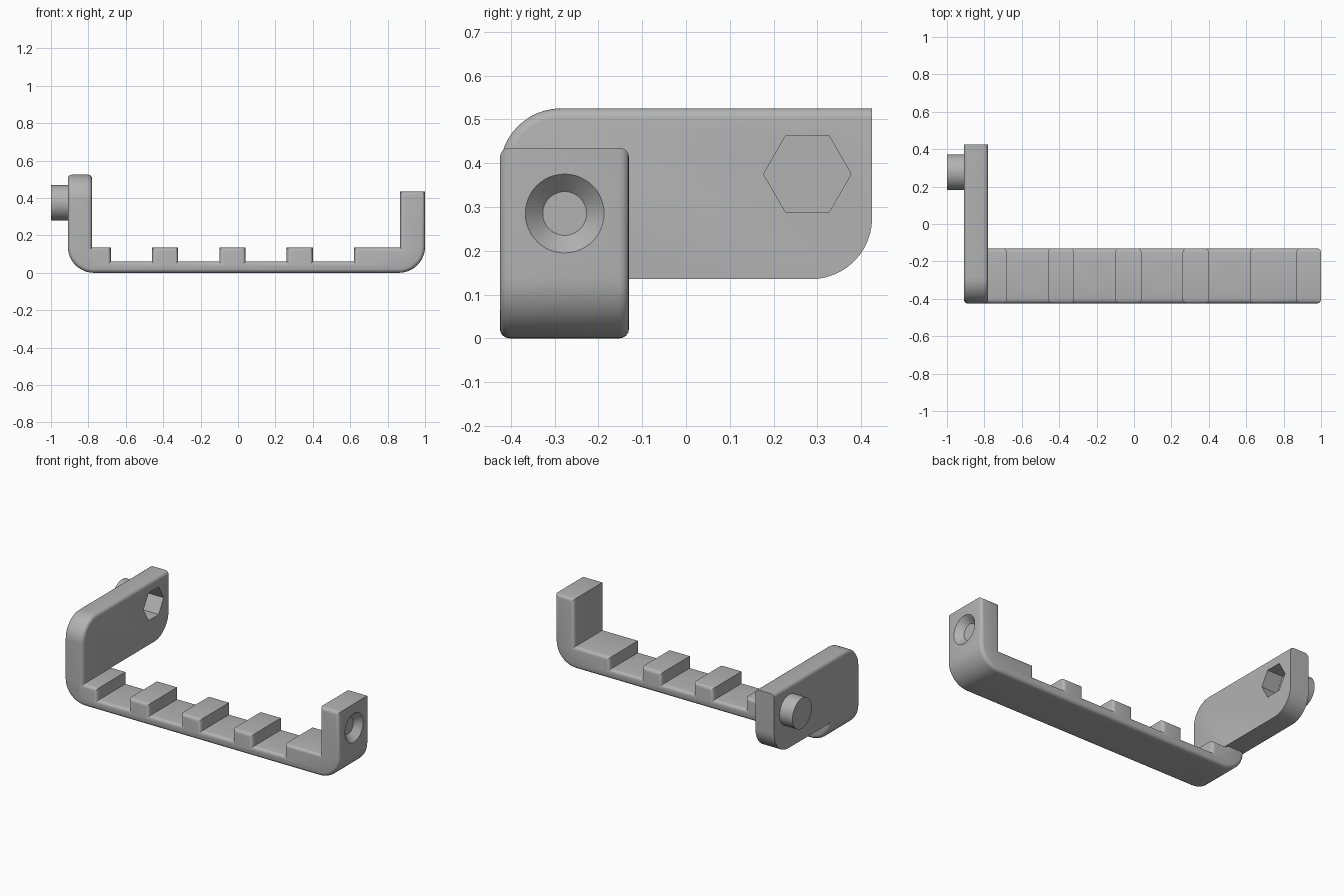
import bpy, bmesh, math
from mathutils import Matrix, Vector

cube = bpy.data.objects.get("Cube")
if cube:
    bpy.data.objects.remove(cube, do_unlink=True)

grey = bpy.data.materials.new("plain grey")
grey.use_nodes = True
colour = (0.45, 0.45, 0.45, 1)
grey.diffuse_color = colour
grey.node_tree.nodes["Principled BSDF"].inputs["Base Color"].default_value = colour

FRONT, BACK, MID = -0.425, -0.13, -0.277
R = 0.14         # large corner radius
SOFT = 0.022     # small edge rounding


def finish(bm, name):
    bmesh.ops.recalc_face_normals(bm, faces=bm.faces[:])
    mesh = bpy.data.meshes.new(name)
    bm.to_mesh(mesh)
    bm.free()
    ob = bpy.data.objects.new(name, mesh)
    bpy.context.collection.objects.link(ob)
    mesh.materials.append(grey)
    return ob


def arc(cx, cy, a0, a1, n=12):
    return [(cx + R * math.cos(math.radians(a0 + (a1 - a0) * i / n)),
             cy + R * math.sin(math.radians(a0 + (a1 - a0) * i / n))) for i in range(n + 1)]


def extrude(name, points, direction, soften):
    """Extrude a closed outline and round the edges that pass the rule."""
    bm = bmesh.new()
    face = bm.faces.new([bm.verts.new(p) for p in points])
    ext = bmesh.ops.extrude_face_region(bm, geom=[face])
    bmesh.ops.translate(bm, vec=direction,
                        verts=[v for v in ext["geom"] if isinstance(v, bmesh.types.BMVert)])
    bmesh.ops.recalc_face_normals(bm, faces=bm.faces[:])
    edges = [e for e in bm.edges if soften(e)]
    bmesh.ops.bevel(bm, geom=edges, offset=SOFT, segments=4, profile=0.5, affect='EDGES')
    return finish(bm, name)


def cylinder(name, centre, axis, r1, r2, depth, sides=48):
    """Cylinder or cone with its r1 end at centre, running along axis."""
    axis = Vector(axis)
    bm = bmesh.new()
    bmesh.ops.create_cone(bm, cap_ends=True, segments=sides, radius1=r1, radius2=r2, depth=depth)
    turn = axis.to_track_quat('Z', 'Y').to_matrix().to_4x4()
    bm.transform(Matrix.Translation(Vector(centre) + axis * depth / 2) @ turn)
    return finish(bm, name)


def combine(target, other, operation):
    mod = target.modifiers.new("combine", 'BOOLEAN')
    mod.operation, mod.solver, mod.object = operation, 'EXACT', other
    bpy.context.view_layer.objects.active = target
    bpy.ops.object.modifier_apply(modifier=mod.name)
    bpy.data.objects.remove(other, do_unlink=True)


# Notched strip with its upright right arm, as a side profile
grooves = [(-0.68, -0.46), (-0.32, -0.10), (0.04, 0.26), (0.40, 0.62)]
profile = [(-0.91, 0.165)] + arc(-0.77, R, 180, 270) + arc(0.86, R, 270, 360)
profile += [(1.0, 0.435), (0.867, 0.435), (0.867, 0.135)]
for a, b in reversed(grooves):
    profile += [(b, 0.135), (b, 0.06), (a, 0.06), (a, 0.135)]
profile += [(-0.78, 0.135), (-0.78, 0.165)]
bracket = extrude("bracket", [(x, FRONT, z) for x, z in profile], (0, BACK - FRONT, 0),
                  lambda e: abs(e.verts[0].co.y - e.verts[1].co.y) < 1e-5)

# Tall left plate, rounded at front top and back bottom
outline = [(FRONT, 0.135)] + arc(FRONT + R, 0.525 - R, 180, 90)
outline += [(0.425, 0.525)] + arc(0.425 - R, 0.135 + R, 0, -90)


def plate_edge(e):
    a, b = (v.co for v in e.verts)
    mid = (a + b) / 2
    return abs(a.x - b.x) < 1e-5 and (mid.z > 0.52 or mid.y < FRONT + R)  \
        and max(a.z, b.z) > 0.14


plate = extrude("plate", [(-0.91, y, z) for y, z in outline], (0.13, 0, 0), plate_edge)
combine(bracket, plate, 'UNION')

# Boss on the outside of the plate
BY, BZ = 0.277, 0.375
combine(bracket, cylinder("boss", (-1, BY, BZ), (1, 0, 0), 0.095, 0.095, 0.12), 'UNION')

# Through hole and hexagonal nut pocket
combine(bracket, cylinder("bolt_hole", (-1.1, BY, BZ), (1, 0, 0), 0.046, 0.046, 0.5), 'DIFFERENCE')
bm = bmesh.new()
hexagon = [bm.verts.new((-0.89, BY + 0.1 * math.cos(k * math.pi / 3),
                         BZ + 0.1 * math.sin(k * math.pi / 3))) for k in range(6)]
ext = bmesh.ops.extrude_face_region(bm, geom=[bm.faces.new(hexagon)])
bmesh.ops.translate(bm, vec=(0.2, 0, 0),
                    verts=[v for v in ext["geom"] if isinstance(v, bmesh.types.BMVert)])
combine(bracket, finish(bm, "nut_pocket"), 'DIFFERENCE')


# Countersunk screw holes in the strip and the right arm
def screw_hole(centre, axis, depth):
    c, a = Vector(centre), Vector(axis)
    combine(bracket, cylinder("hole", c - a * 0.05, a, 0.05, 0.05, depth), 'DIFFERENCE')
    combine(bracket, cylinder("sink", c - a * 0.01, a, 0.1, 0.05, 0.05), 'DIFFERENCE')


for a, b in grooves:
    screw_hole(((a + b) / 2 + 0.013, MID, 0), (0, 0, 1), 0.2)
screw_hole((1.0, MID, 0.285), (-1, 0, 0), 0.3)

# Smooth the rounded parts and keep the corners crisp
bpy.ops.object.select_all(action='DESELECT')
bracket.select_set(True)
bpy.context.view_layer.objects.active = bracket
bpy.ops.object.shade_smooth_by_angle(angle=math.radians(30))
